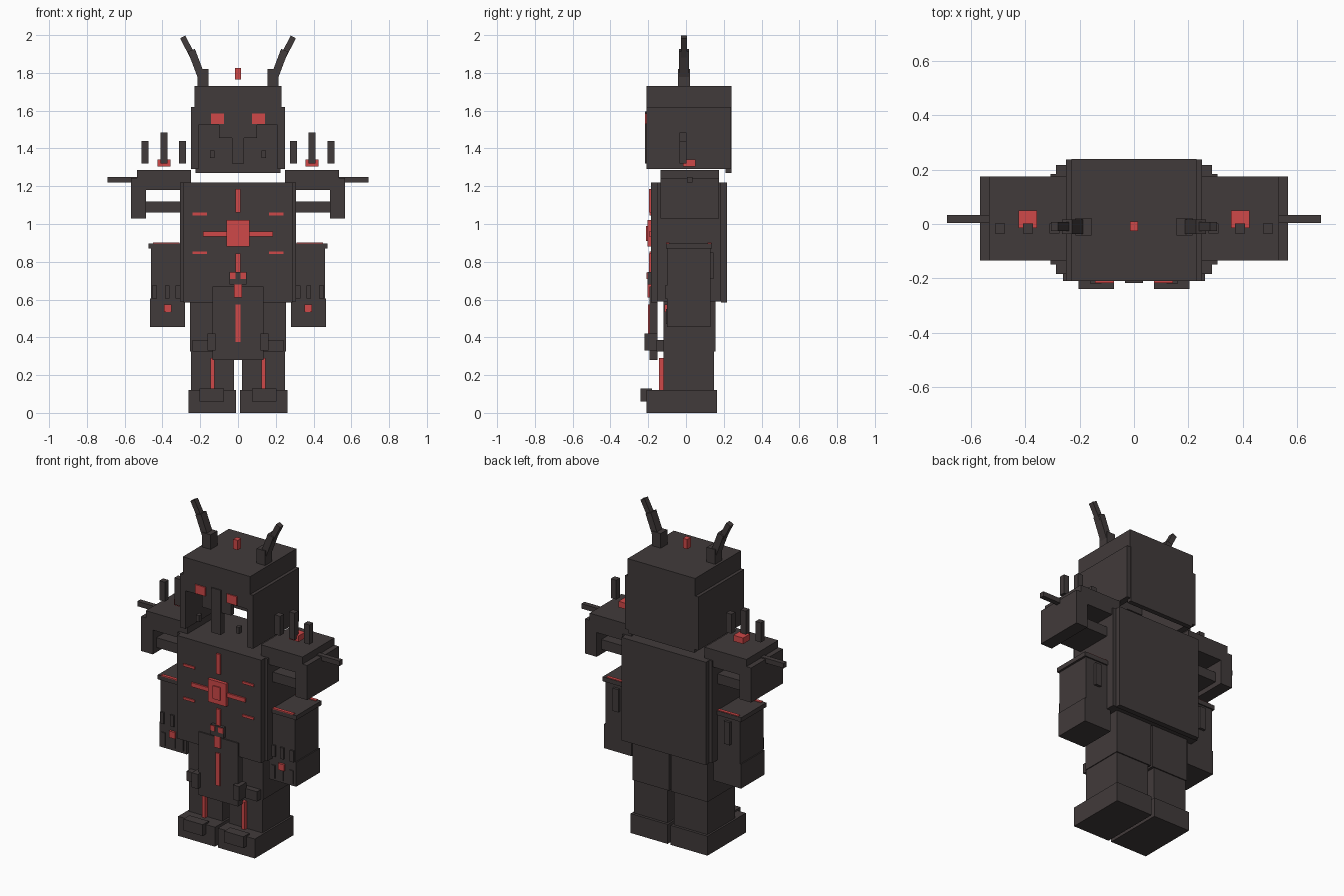
import bpy, bmesh, math
from mathutils import Matrix, Vector

if "Cube" in bpy.data.objects:
    bpy.data.objects.remove(bpy.data.objects["Cube"])


def material(name, rgb):
    m = bpy.data.materials.new(name)
    m.diffuse_color = (*rgb, 1)
    m.use_nodes = True
    m.node_tree.nodes["Principled BSDF"].inputs["Base Color"].default_value = m.diffuse_color
    return m


DARK = material("dark_charcoal", (0.053, 0.043, 0.043))
RED = material("bright_red", (0.62, 0.065, 0.065))


def make(name, bm, mat):
    bmesh.ops.recalc_face_normals(bm, faces=bm.faces)
    me = bpy.data.meshes.new(name)
    bm.to_mesh(me)
    bm.free()
    me.materials.append(mat)
    ob = bpy.data.objects.new(name, me)
    bpy.context.collection.objects.link(ob)
    return ob


def box(name, x, y, z, mat=DARK):
    """Axis-aligned box from (low, high) ranges."""
    bm = bmesh.new()
    size = [r[1] - r[0] for r in (x, y, z)]
    mid = Vector([(r[0] + r[1]) / 2 for r in (x, y, z)])
    bmesh.ops.create_cube(bm, size=1, matrix=Matrix.Translation(mid) @ Matrix.Diagonal((*size, 1)))
    return make(name, bm, mat)


def pair(name, x, y, z, mat=DARK):
    """The same box on both sides."""
    box(name + "_right", x, y, z, mat)
    box(name + "_left", (-x[1], -x[0]), y, z, mat)


def tilted_pair(name, a, b, width, depth):
    """Bar leaning outward from a to b in the xz plane, on both sides."""
    for side, s in (("right", 1), ("left", -1)):
        p, q = Vector((s * a[0], -0.01, a[1])), Vector((s * b[0], -0.01, b[1]))
        d = q - p
        bm = bmesh.new()
        rot = Matrix.Rotation(math.atan2(d.x, d.z), 4, 'Y')
        bmesh.ops.create_cube(bm, size=1, matrix=Matrix.Translation((p + q) / 2) @ rot
                              @ Matrix.Diagonal((width, depth, d.length, 1)))
        make(f"{name}_{side}", bm, DARK)


# Hollow helmet, open below, with a stepped face opening
box("helmet_top", (-.23, .23), (-.21, .24), (1.62, 1.73))
box("helmet_back", (-.225, .225), (.21, .24), (1.27, 1.62))
pair("helmet_side", (.21, .25), (-.21, .237), (1.29, 1.62))
box("helmet_brow", (-.21, .21), (-.21, -.18), (1.525, 1.62))
box("helmet_brow_center", (-.10, .10), (-.21, -.18), (1.455, 1.525))
box("nose_guard", (-.033, .033), (-.217, -.18), (1.32, 1.595))
pair("eye", (.073, .143), (-.217, -.208), (1.53, 1.585), RED)
pair("mouth_peg", (.125, .147), (-.20, -.17), (1.35, 1.39))

# Horns and crest
pair("horn_base", (.157, .215), (-.042, .022), (1.72, 1.82))
tilted_pair("horn_middle", (.19, 1.77), (.247, 1.92), .04, .052)
tilted_pair("horn_tip", (.238, 1.885), (.293, 1.99), .031, .033)
box("crest", (-.015, .015), (-.025, .01), (1.765, 1.825), RED)

# Torso
box("torso", (-.307, .307), (-.15, .185), (.59, 1.22))
box("chest_plate", (-.288, .288), (-.185, -.15), (.585, 1.22))
box("back_plate", (-.288, .288), (.185, .218), (.585, 1.22))

# Chest emblem
box("emblem_block", (-.062, .062), (-.205, -.185), (.88, 1.02), RED)
box("emblem_core", (-.025, .025), (-.212, -.205), (.91, .99), RED)
box("emblem_bar", (-.185, .185), (-.195, -.185), (.935, .96), RED)
box("emblem_top_strip", (-.013, .013), (-.195, -.185), (1.06, 1.185), RED)
box("emblem_low_strip", (-.013, .013), (-.195, -.185), (.745, .845), RED)
for i, z in enumerate((.84, 1.045)):
    pair(f"chest_dash_{i}", (.163, .24), (-.192, -.185), (z, z + .015), RED)

# Belt buckle and hanging cloth
box("buckle", (-.045, .045), (-.205, -.185), (.68, .745))
pair("buckle_gem", (.012, .043), (-.21, -.204), (.71, .742), RED)
box("buckle_tongue", (-.02, .02), (-.205, -.185), (.61, .68), RED)
box("front_cloth", (-.135, .135), (-.193, -.15), (.28, .67))
box("cloth_stripe", (-.014, .014), (-.2, -.192), (.375, .575), RED)
pair("cloth_weight", (.12, .162), (-.22, -.15), (.33, .42))

# Legs
pair("upper_leg", (.006, .255), (-.12, .155), (.325, .59))
pair("lower_leg", (.022, .25), (-.12, .148), (.11, .325))
pair("knee_guard", (.13, .24), (-.157, -.12), (.325, .385))
pair("shin_strip", (.125, .145), (-.142, -.12), (.12, .29), RED)
pair("foot", (.01, .262), (-.21, .165), (0, .12))
pair("toe_cap", (.073, .205), (-.24, -.18), (.06, .13))

# Shoulders
pair("shoulder_slab", (.25, .535), (-.135, .175), (1.18, 1.287))
pair("shoulder_wall", (.487, .567), (-.135, .175), (1.03, 1.243))
pair("upper_arm", (.307, .49), (-.10, .13), (1.06, 1.12))
pair("shoulder_side_spike", (.53, .69), (.004, .034), (1.22, 1.25))
for i, (x, top) in enumerate(((.275, 1.44), (.373, 1.485), (.475, 1.44))):
    pair(f"shoulder_spike_{i}", (x, x + .037), (-.035, .002), (1.32, top))
pair("shoulder_gem", (.358, .425), (-.015, .05), (1.305, 1.342), RED)

# Forearms and fists
pair("forearm", (.30, .46), (-.10, .13), (.60, .875))
pair("forearm_cap", (.30, .473), (-.107, .138), (.87, .897))
for i, y in enumerate((-.107, .115)):
    pair(f"cap_trim_{i}", (.31, .45), (y, y + .02), (.895, .901), RED)
pair("forearm_back_fin", (.36, .40), (.13, .146), (.71, .85))
pair("fist", (.28, .467), (-.10, .13), (.455, .605))
for i, x in enumerate((.305, .362, .43)):
    pair(f"knuckle_{i}", (x, x + .025), (-.11, -.095), (.605, .675))
    pair(f"finger_{i}", (x - .005, x + .02), (-.106, -.095), (.47, .55))
pair("fist_gem", (.352, .392), (-.113, -.098), (.535, .575), RED)
